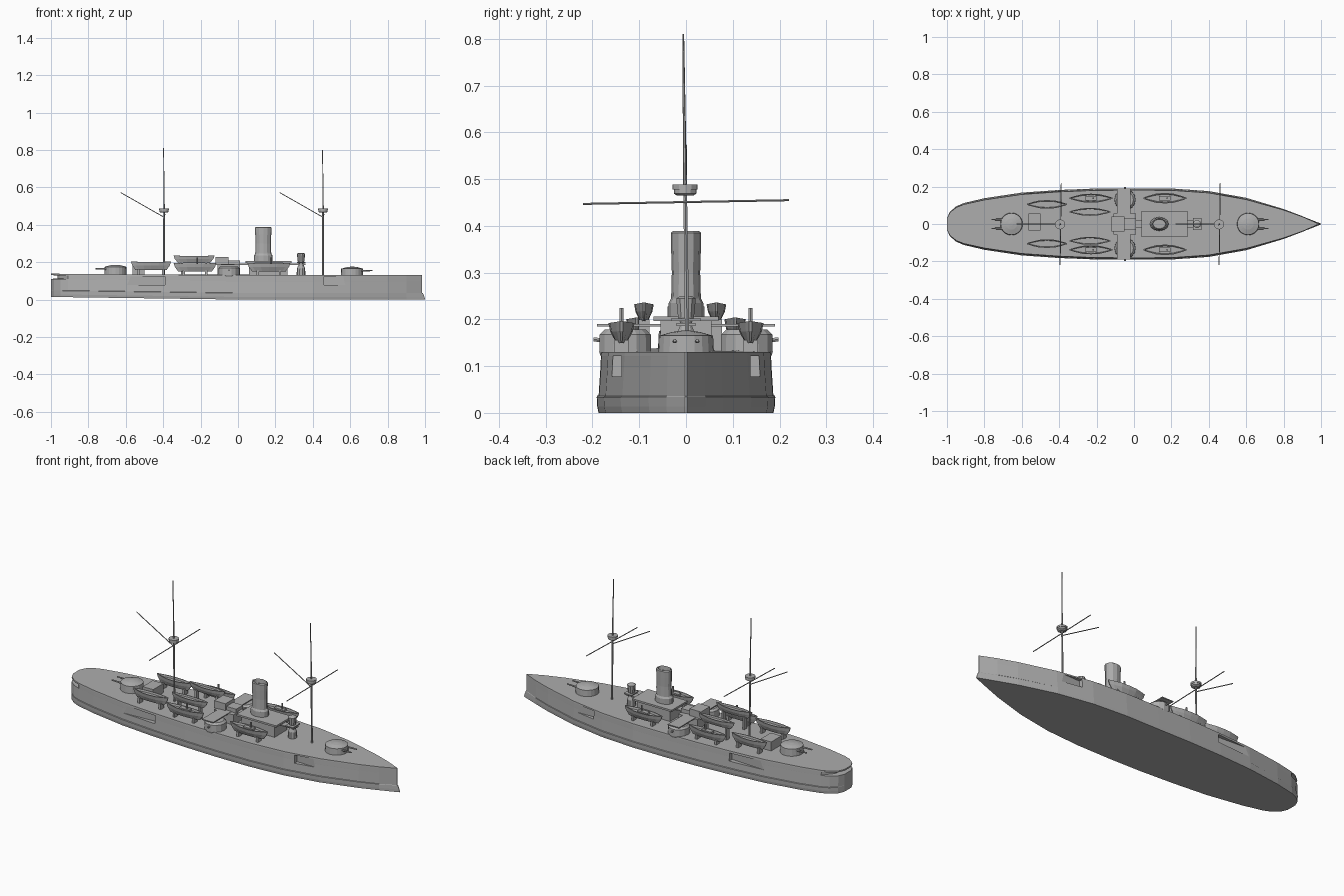
import bpy, bmesh, math
from mathutils import Vector

cube = bpy.data.objects.get("Cube")
if cube:
    bpy.data.objects.remove(cube)

grey = bpy.data.materials.new("warship grey")
grey.use_nodes = True
COL = (0.42, 0.42, 0.42, 1)
grey.diffuse_color = COL
grey.node_tree.nodes["Principled BSDF"].inputs["Base Color"].default_value = COL


def finish(name, bm):
    bmesh.ops.recalc_face_normals(bm, faces=bm.faces)
    me = bpy.data.meshes.new(name)
    bm.to_mesh(me)
    bm.free()
    me.materials.append(grey)
    ob = bpy.data.objects.new(name, me)
    bpy.context.collection.objects.link(ob)
    return ob


def loft(name, rings):
    """Skin a list of closed rings and cap both ends."""
    bm = bmesh.new()
    loops = [[bm.verts.new(p) for p in ring] for ring in rings]
    n = len(loops[0])
    for a, b in zip(loops, loops[1:]):
        for i in range(n):
            j = (i + 1) % n
            bm.faces.new((a[i], a[j], b[j], b[i]))
    bm.faces.new(loops[0])
    bm.faces.new(loops[-1])
    return finish(name, bm)


def box(name, x0, x1, y0, y1, z0, z1):
    return loft(name, [[(x0, y0, z), (x1, y0, z), (x1, y1, z), (x0, y1, z)] for z in (z0, z1)])


def turned(name, x, y, profile, sides=16, sy=1.0):
    """Upright round part from (radius, z) pairs."""
    return loft(name, [[(x + r * math.cos(i * math.tau / sides),
                         y + r * sy * math.sin(i * math.tau / sides), z)
                        for i in range(sides)] for r, z in profile])


def rod(name, a, b, r0, r1=None, sides=6):
    a, b = Vector(a), Vector(b)
    q = (b - a).to_track_quat('Z', 'Y')
    return loft(name, [[p + q @ Vector((r * math.cos(i * math.tau / sides),
                                        r * math.sin(i * math.tau / sides), 0))
                        for i in range(sides)] for p, r in ((a, r0), (b, r1 or r0))])


# Hull: plan outline lofted through levels, with a ram bow and stern walk
PLAN = [(-1, .03), (-.985, .065), (-.95, .095), (-.91, .112), (-.8, .138), (-.6, .168),
        (-.4, .182), (-.2, .19), (0, .191), (.2, .19), (.4, .176), (.6, .14),
        (.8, .08), (.9, .042), (.985, .002)]


def level(z, inset=0.0, walk=1.0, ram=0.0):
    half = []
    for x, w in PLAN:
        px, pw = x, w - inset * min(1, w / .15)
        if x < -.92:
            px, pw = -.91 + (x + .91) * walk, pw * (1 - (1 - walk) * .4)
        if x > .95:
            px += ram
        pz = z + .014 * max(0, -x) * (1 if z < .1 else .6)
        half.append((px, pw, pz))
    return half + [(x, -w, z) for x, w, z in reversed(half)]


hull = loft("hull", [level(0, .004, 1, .015), level(.014, .001, 1, .012), level(.034, 0, 1, .004),
                     level(.036, .004), level(.097, .008), level(.098, .008, .6),
                     level(.121, .009, .6), level(.122, .009), level(.13, .01)])

# Gun embrasures cut as wedges at both ends of the midship battery
for side in (-1, 1):
    for end, x0, x1, w0, w1 in (("fore", .46, .63, .135, .14), ("aft", -.39, -.64, .15, .165)):
        tri = [(x0, side * w0), (x0, side * .25), (x1, side * .25), (x1, side * w1)]
        cut = loft(end + "_embrasure_cutter", [[(x, y, z) for x, y in tri] for z in (.078, .122)])
        cut.hide_render = True
        cut.hide_viewport = True
        cut.display_type = 'WIRE'
        mod = hull.modifiers.new("embrasure", 'BOOLEAN')
        mod.operation = 'DIFFERENCE'
        mod.solver = 'EXACT'
        mod.object = cut
bpy.context.view_layer.update()
baked = bpy.data.meshes.new_from_object(hull.evaluated_get(bpy.context.evaluated_depsgraph_get()))
hull.modifiers.clear()
hull.data = baked
for ob in list(bpy.data.objects):
    if "cutter" in ob.name:
        bpy.data.objects.remove(ob)

# Main turrets with twin guns
for name, x, d, z in (("fore", .61, 1, .125), ("aft", -.655, -1, .135)):
    turned(name + "_turret", x, 0, [(.06, z), (.058, z + .04), (.03, z + .048), (.008, z + .051)], 20)
    for y in (-.024, .024):
        rod(name + "_gun", (x + d * .04, y, z + .028), (x + d * .108, y, z + .03), .005, .0035)

# Masts with fighting tops, yards and gaffs
for name, x, top in (("fore", .455, .8), ("aft", -.395, .81)):
    rod(name + "_lower_mast", (x, .003, .12), (x, -.002, .49), .0055, .0045)
    rod(name + "_top_mast", (x, -.002, .49), (x - .003, -.006, top), .004, .002)
    turned(name + "_fighting_top", x, -.002,
           [(.018, .465), (.024, .469), (.024, .478), (.027, .478), (.027, .488), (.02, .488)], 12)
    rod(name + "_yard", (x, -.22, .447), (x + .006, .22, .455), .0025)
    rod(name + "_gaff", (x, 0, .44), (x - .232, 0, .572), .0025)

# Funnel and its deckhouse
turned("funnel", .135, 0, [(.05, .13), (.05, .235), (.043, .245), (.041, .3), (.043, .35),
                           (.044, .385), (.037, .389), (.034, .365)], 12, .74)
box("funnel_house", .06, .265, -.055, .055, .125, .2)
box("funnel_platform", .04, .285, -.07, .07, .196, .206)
box("catwalk", 0, .36, -.02, .02, .186, .192)

# Conning tower
turned("conning_tower", .337, 0, [(.024, .125), (.022, .165), (.012, .19), (.018, .205),
                                  (.022, .245), (.012, .25)], 10)
box("conning_platform", .315, .362, -.032, .032, .196, .202)

# Midship bridge and aft deckhouse
box("bridge_base", -.11, .01, -.055, .055, .125, .188)
box("bridge_house", -.12, -.05, -.04, .04, .186, .228)
box("bridge_cabin", -.05, .01, -.03, .03, .186, .21)
box("bridge_wings", -.09, -.02, -.19, .19, .185, .19)
box("aft_house", -.565, -.5, -.035, .055, .125, .185)


def boat(name, x, y, z, length, w, h):
    """Open boat with pointed ends, a flat keel and a sunken well."""
    rings = []
    for lev, k, kx in ((0, .4, .78), (.55, .85, .94), (1, 1, 1), (1, .8, .93), (.75, .7, .88)):
        half = [(t, max(.12, (1 - abs(t) ** 2.4))) for t in (-1, -.8, -.4, 0, .4, .8, 1)]
        plan = half + [(t, -b) for t, b in reversed(half)]
        rings.append([(x + t * kx * length / 2, y + b * k * w / 2, z + lev * h + .004 * t * t * lev)
                      for t, b in plan])
    return loft(name, rings)


# Sponsons, boats and launches on both sides
for side, label in ((1, "left"), (-1, "right")):
    turned(label + "_sponson", -.048, side * .13,
           [(.014, .08), (.05, .112), (.057, .13), (.056, .168), (.045, .178)], 14)
    rod(label + "_sponson_gun", (-.048, side * .17, .155), (-.048, side * .198, .157), .005)
    boat(label + "_quarter_boat", -.465, side * .105, .158, .215, .046, .042)
    boat(label + "_inner_boat", -.235, .065 if side > 0 else -.09, .196, .22, .042, .036)
    for name, x, w in (("_aft_launch", -.23, .048), ("_fore_launch", .165, .056)):
        y = side * .138
        boat(label + name, x, y, .15, .23, w, .042)
        box(label + name + "_cabin", x - .03, x + .03, y - .012, y + .012, .175, .194)
        rod(label + name + "_funnel", (x + .012, y, .18), (x + .012, y, .224), .005)
        for dx in (-.06, .06):
            box(label + name + "_chock", x + dx - .006, x + dx + .006, y - .015, y + .015, .125, .156)
    for x in (-.53, -.4):
        box(label + "_quarter_chock", x - .006, x + .006, side * .105 - .015, side * .105 + .015, .125, .164)
    yb = .065 if side > 0 else -.09
    for x in (-.3, -.17):
        box(label + "_boat_crutch", x - .005, x + .005, yb - .012, yb + .012, .125, .2)
